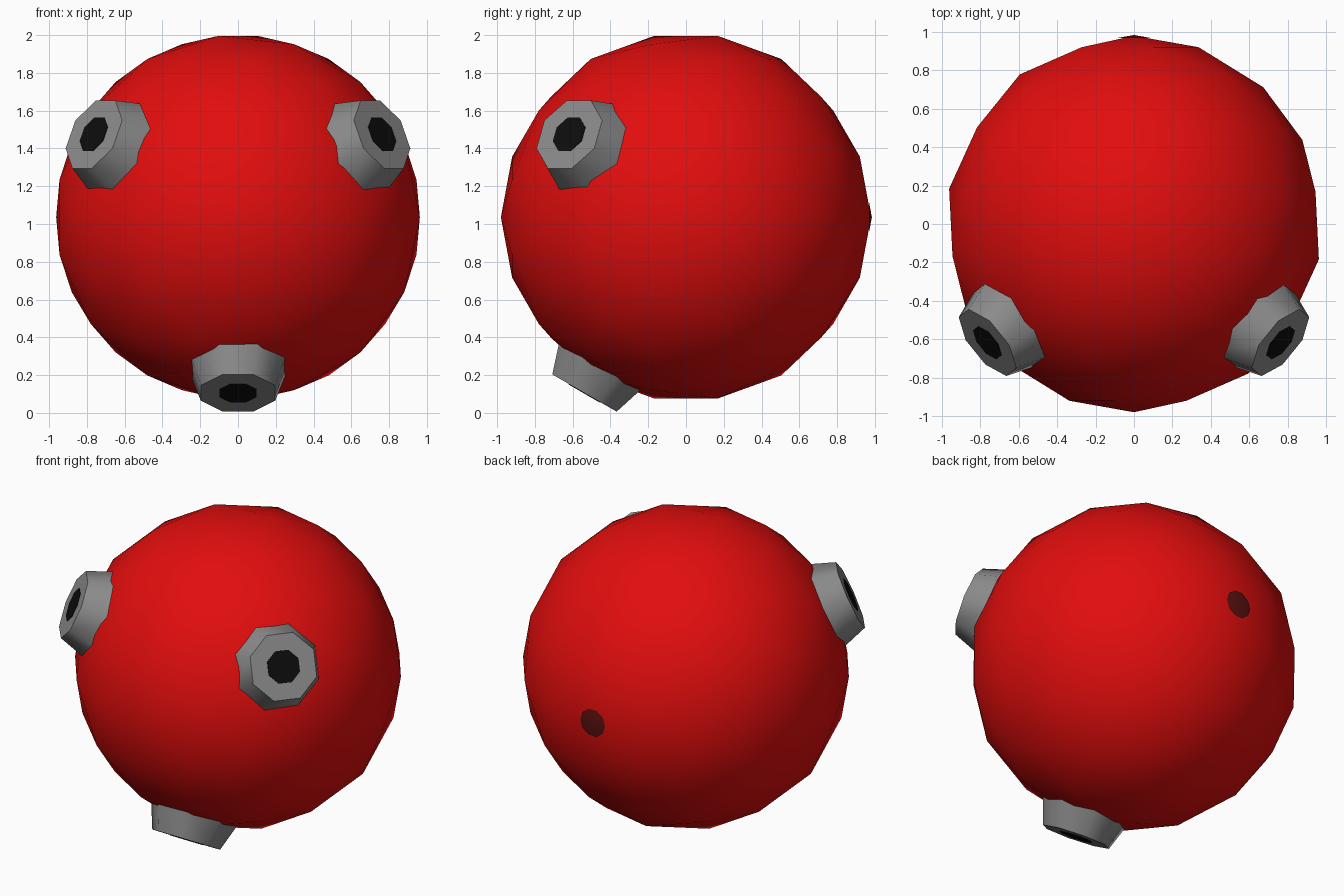
import bpy, bmesh, math
from mathutils import Vector, Matrix

cube = bpy.data.objects.get("Cube")
if cube:
    bpy.data.objects.remove(cube, do_unlink=True)

CENTRE = Vector((0, 0, 1.036))
RADIUS = 0.98


def material(name, rgb):
    m = bpy.data.materials.new(name)
    m.use_nodes = True
    m.diffuse_color = (*rgb, 1)
    m.node_tree.nodes["Principled BSDF"].inputs["Base Color"].default_value = (*rgb, 1)
    return m


red = material("red", (0.76, 0.004, 0.004))
grey = material("grey", (0.26, 0.26, 0.26))
black = material("black", (0.004, 0.004, 0.004))
dark_red = material("dark_red", (0.1, 0.005, 0.005))


def make_object(name, bm, mat, angle):
    bmesh.ops.recalc_face_normals(bm, faces=bm.faces)
    mesh = bpy.data.meshes.new(name)
    bm.to_mesh(mesh)
    bm.free()
    mesh.materials.append(mat)
    ob = bpy.data.objects.new(name, mesh)
    bpy.context.collection.objects.link(ob)
    bpy.ops.object.select_all(action='DESELECT')
    ob.select_set(True)
    bpy.context.view_layer.objects.active = ob
    bpy.ops.object.shade_smooth_by_angle(angle=math.radians(angle))
    return ob


def cone(name, mat, direction, start, end, r1, r2, sides=8):
    """Cone along a direction from the ball centre, flats at top and bottom."""
    d = Vector(direction).normalized()
    bm = bmesh.new()
    bmesh.ops.create_cone(bm, cap_ends=True, segments=sides,
                          radius1=r1, radius2=r2, depth=end - start)
    turn = d.to_track_quat('Z', 'Y').to_matrix().to_4x4()
    spin = Matrix.Rotation(math.pi / sides, 4, 'Z')
    place = Matrix.Translation(CENTRE + d * (start + end) / 2)
    bmesh.ops.transform(bm, matrix=place @ turn @ spin, verts=bm.verts)
    return make_object(name, bm, mat, 50)


# Ball: icosahedron with each edge cut in three, pole axis front to back
bm = bmesh.new()
bmesh.ops.create_icosphere(bm, subdivisions=1, radius=1)
bmesh.ops.subdivide_edges(bm, edges=bm.edges[:], cuts=2, use_grid_fill=True)
for v in bm.verts:
    v.co = v.co.normalized() * RADIUS
bmesh.ops.transform(bm, verts=bm.verts,
                    matrix=Matrix.Translation(CENTRE) @ Matrix.Rotation(-math.pi / 2, 4, 'X'))
make_object("ball", bm, red, 60)

# Three tapered knobs, each with a black opening in its flat end
TIP = 1.075
knobs = {"left": (0.71, -0.575, 0.408),
         "right": (-0.71, -0.575, 0.408),
         "lower": (0, -0.5, -0.866)}
for side, direction in knobs.items():
    cone(side + "_knob", grey, direction, TIP - 0.25, TIP, 0.30, 0.213)
    cone(side + "_opening", black, direction, TIP - 0.01, TIP + 0.003, 0.105, 0.105)

# Small dark patch on the rear pole, following the shallow slope there
cone("rear_patch", dark_red, (0, 1, 0), RADIUS - 0.012, RADIUS + 0.004, 0.09, 0.0, 10)
